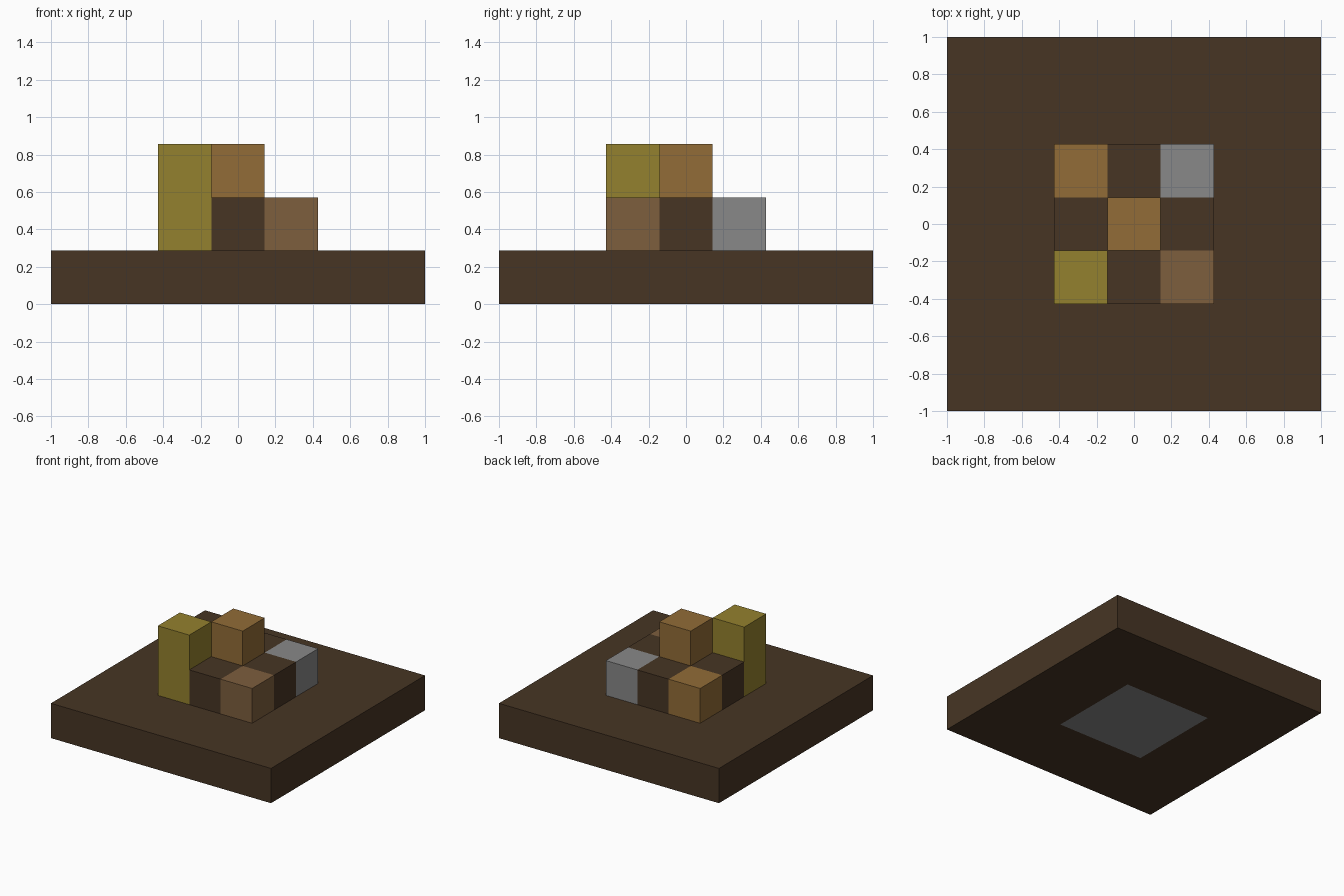
import bpy
import bmesh
from mathutils import Matrix, Vector

if "Cube" in bpy.data.objects:
    bpy.data.objects.remove(bpy.data.objects["Cube"], do_unlink=True)

U = 2 / 7  # edge of one block


def to_linear(c):
    c /= 255
    return c / 12.92 if c <= 0.04045 else ((c + 0.055) / 1.055) ** 2.4


def material(name, *rgb):
    mat = bpy.data.materials.new(name)
    color = [to_linear(c) for c in rgb] + [1]
    mat.use_nodes = True
    mat.diffuse_color = color
    mat.node_tree.nodes["Principled BSDF"].inputs["Base Color"].default_value = color
    return mat


dark = material("dark brown", 71, 53, 36)
tan = material("tan brown", 125, 94, 61)
orange = material("orange brown", 146, 108, 55)
yellow = material("olive yellow", 148, 129, 46)
grey = material("stone grey", 136, 136, 136)


def block(name, mat, cell, size=(1, 1, 1), plate=None):
    """Box on the block grid: cell is its x, y centre and its lowest layer."""
    bm = bmesh.new()
    bmesh.ops.create_cube(bm, size=U, matrix=Matrix.Diagonal((*size, 1)))
    if plate:
        # one-block square inset in the underside
        bottom = min(bm.faces, key=lambda f: f.calc_center_median().z)
        bmesh.ops.inset_region(bm, faces=[bottom], thickness=(size[0] - 1) / 2 * U)
        bottom.material_index = 1
    mesh = bpy.data.meshes.new(name)
    bm.to_mesh(mesh)
    bm.free()
    mesh.materials.append(mat)
    if plate:
        mesh.materials.append(plate)
    obj = bpy.data.objects.new(name, mesh)
    obj.location = Vector((cell[0], cell[1], cell[2] + size[2] / 2)) * U
    bpy.context.collection.objects.link(obj)


# Ground slab
block("base_slab", dark, (0, 0, 0), (7, 7, 1), plate=grey)

# Dark cross with a block on its centre
block("cross_core", dark, (0, 0, 1))
for side, x, y in (("front", 0, -1), ("back", 0, 1), ("left", 1, 0), ("right", -1, 0)):
    block(side + "_cross_arm", dark, (x, y, 1))
block("centre_top_block", orange, (0, 0, 2))

# Corner blocks
block("front_right_tower", yellow, (-1, -1, 1), (1, 1, 2))
block("front_left_block", tan, (1, -1, 1))
block("back_right_block", orange, (-1, 1, 1))
block("back_left_block", grey, (1, 1, 1))
